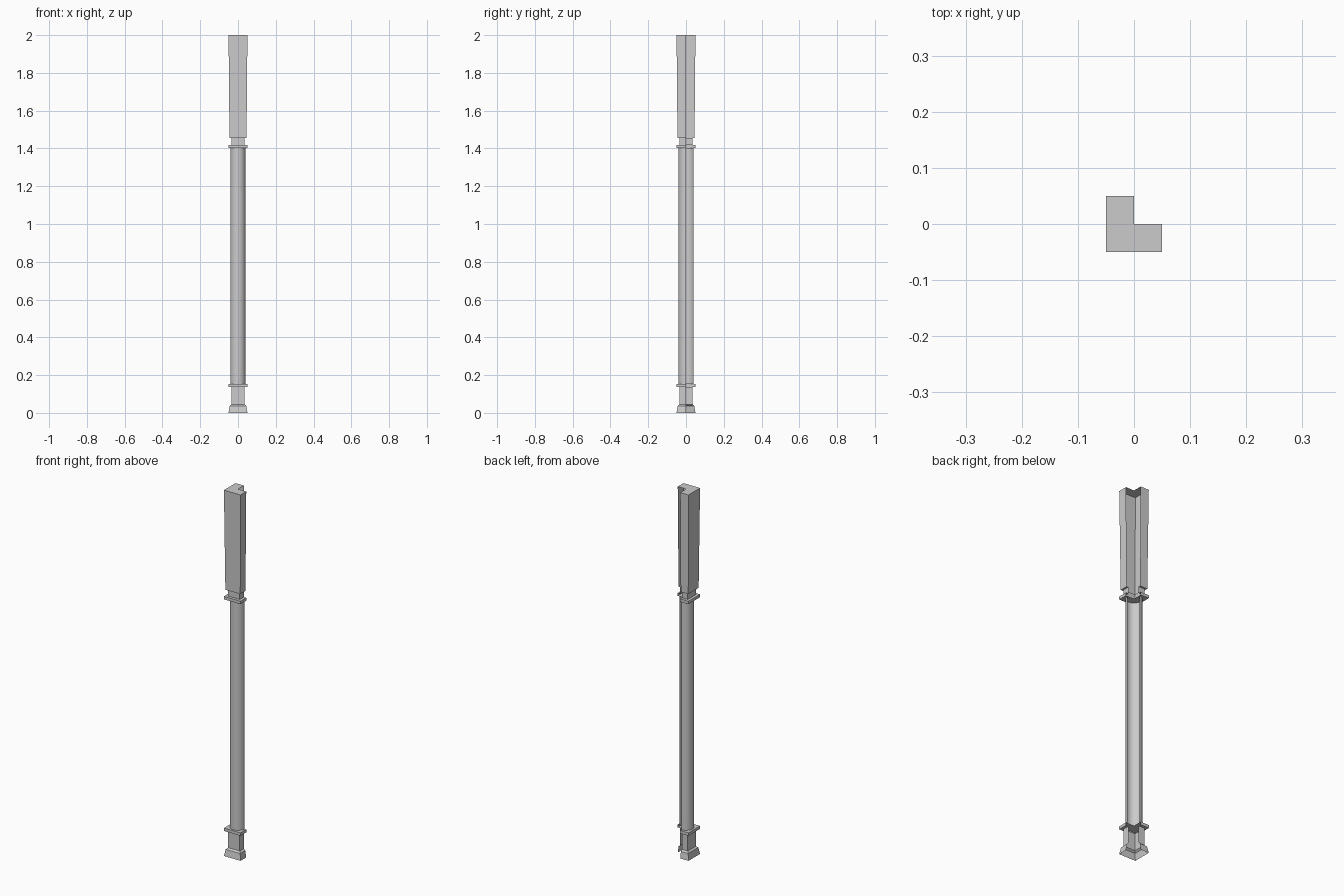
import bpy, bmesh, math

if "Cube" in bpy.data.objects:
    bpy.data.objects.remove(bpy.data.objects["Cube"])


def make_object(name, bm):
    mesh = bpy.data.meshes.new(name)
    bm.to_mesh(mesh)
    bm.free()
    obj = bpy.data.objects.new(name, mesh)
    bpy.context.collection.objects.link(obj)
    return obj


def loft(name, section, profile, cap=None):
    """Open shell around a wall corner: (half width, z) levels, cap at 'top' or 'bottom'."""
    bm = bmesh.new()
    rows = [[bm.verts.new((x * w, y * w, z)) for x, y in section] for w, z in profile]
    for low, high in zip(rows, rows[1:]):
        for i in range(len(section) - 1):
            # section runs clockwise seen from above
            bm.faces.new((low[i + 1], low[i], high[i], high[i + 1]))
    if cap == "top":
        z = profile[-1][1]
        bm.faces.new(list(reversed(rows[-1])) + [bm.verts.new((0, 0, z))])
    elif cap == "bottom":
        z = profile[0][1]
        bm.faces.new([bm.verts.new((0, 0, z))] + rows[0])
    return make_object(name, bm)


# Three-quarter square and three-quarter circle, open towards +x +y
corner = [(1, 0), (1, -1), (-1, -1), (-1, 1), (0, 1)]
steps = 24
arc = [(math.cos(a), -math.sin(a))
       for a in (math.radians(270) * i / steps for i in range(steps + 1))]

# Flared foot, plinth and lower collar
loft("base", corner,
     [(0.05, 0), (0.044, 0.036), (0.035, 0.044), (0.035, 0.137),
      (0.05, 0.137), (0.05, 0.153)], "top")

# Round shaft
shaft = loft("shaft", arc, [(0.04, 0.153), (0.04, 1.403)])
for poly in shaft.data.polygons:
    poly.use_smooth = True

# Upper collar, neck and tapered head block
loft("capital", corner,
     [(0.05, 1.403), (0.05, 1.419), (0.035, 1.419), (0.035, 1.455)], "bottom")
loft("head_block", corner,
     [(0.035, 1.455), (0.045, 1.455), (0.05, 2.0)], "top")
